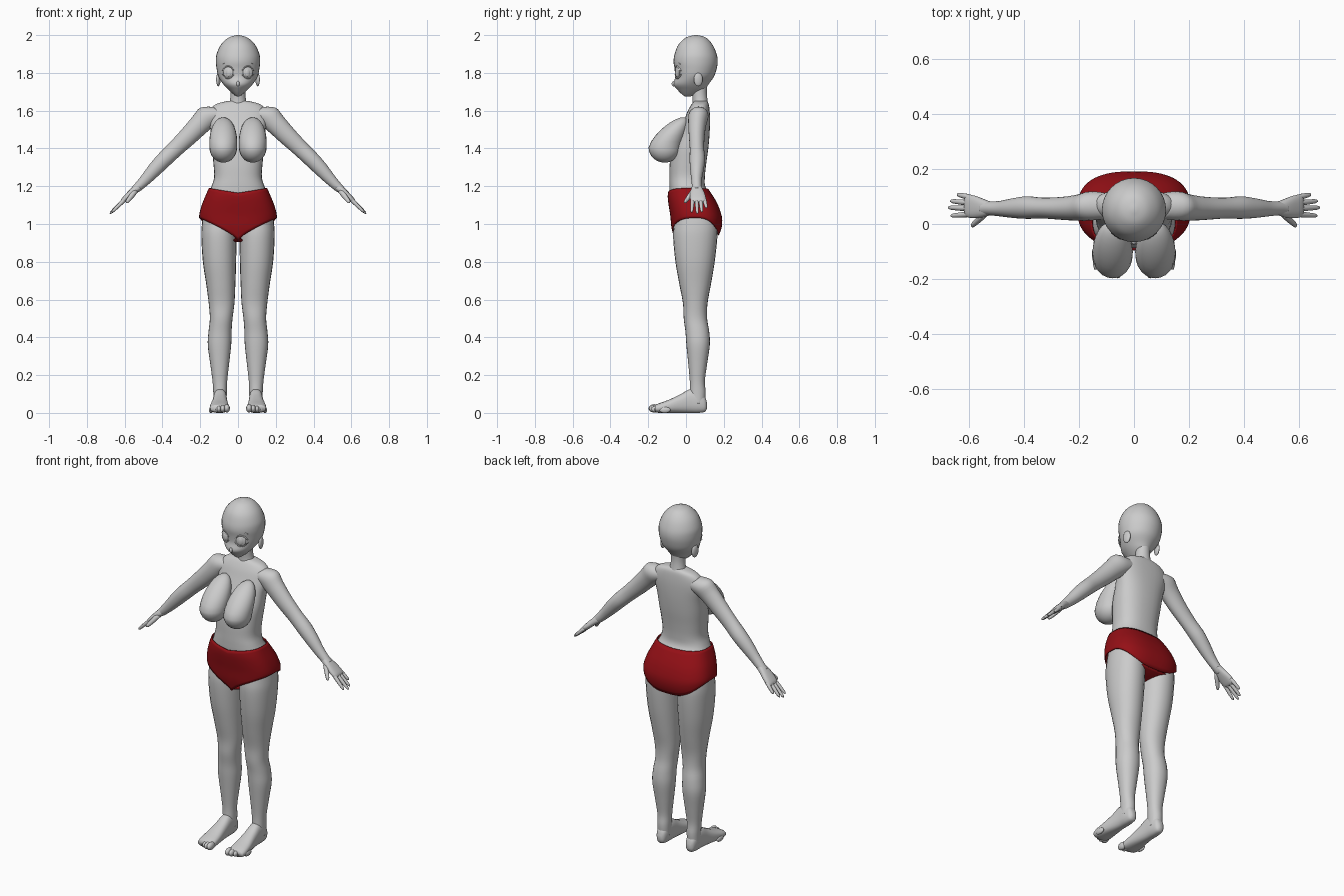
import bpy, bmesh, math
from mathutils import Vector

RED = bpy.data.materials.new("red_cloth")
RED.diffuse_color = (0.30, 0.005, 0.008, 1)


def spline(rows, steps):
    """Catmull-Rom interpolation through rows of numbers."""
    out = []
    for i in range(len(rows) - 1):
        a, b, c, d = rows[max(i - 1, 0)], rows[i], rows[i + 1], rows[min(i + 2, len(rows) - 1)]
        for s in range(steps):
            t = s / steps
            out.append([0.5 * (2 * q + (r - p) * t + (2 * p - 5 * q + 4 * r - w) * t * t
                               + (3 * q - p - 3 * r + w) * t ** 3)
                        for p, q, r, w in zip(a, b, c, d)])
    return out + [list(rows[-1])]


def finish(name, bm, mirror=False, mat=None):
    bmesh.ops.recalc_face_normals(bm, faces=bm.faces)
    me = bpy.data.meshes.new(name)
    bm.to_mesh(me)
    bm.free()
    for p in me.polygons:
        p.use_smooth = True
    ob = bpy.data.objects.new(name, me)
    bpy.context.collection.objects.link(ob)
    if mirror:
        ob.modifiers.new("mirror", 'MIRROR').use_mirror_merge = False
    if mat:
        me.materials.append(mat)
    return ob


def power(v, n):
    return math.copysign(abs(v) ** (2 / n), v)


def loft(name, rows, n=2.0, seg=24, steps=4, mirror=False, mat=None):
    """Rows are centre xyz + half axis u xyz + half axis v xyz."""
    bm = bmesh.new()
    rings = []
    for r in spline(rows, steps):
        c, u, v = Vector(r[0:3]), Vector(r[3:6]), Vector(r[6:9])
        rings.append([bm.verts.new(c + u * power(math.cos(a), n) + v * power(math.sin(a), n))
                      for a in (2 * math.pi * k / seg for k in range(seg))])
    for A, B in zip(rings, rings[1:]):
        for k in range(seg):
            j = (k + 1) % seg
            bm.faces.new((A[k], A[j], B[j], B[k]))
    bm.faces.new(rings[0])
    bm.faces.new(rings[-1])
    return finish(name, bm, mirror, mat)


def upright(rows):
    """(z, x centre, x radius, y front, y back) -> horizontal rings."""
    return [(x, (f + b) / 2, z, r, 0, 0, 0, (b - f) / 2, 0) for z, x, r, f, b in rows]


def limb(rows):
    """(x, y, z, half height, half depth) -> rings across the slanted arm."""
    return [(x, y, z, h * 0.707, 0, h * 0.707, 0, d, 0) for x, y, z, h, d in rows]


def ball(name, loc, size, mirror=True, shape=None, turn=0):
    bm = bmesh.new()
    bmesh.ops.create_uvsphere(bm, u_segments=24, v_segments=16, radius=1)
    co, si = math.cos(turn), math.sin(turn)
    for v in bm.verts:
        p = shape(v.co.copy()) if shape else v.co.copy()
        p = Vector((p.x * size[0], p.y * size[1], p.z * size[2]))
        v.co = Vector(loc) + Vector((p.x * co - p.y * si, p.x * si + p.y * co, p.z))
    return finish(name, bm, mirror)


# Head, neck and trunk
loft("head", upright([
    (2.0, 0, .006, .045, .06), (1.987, 0, .05, 0, .105), (1.95, 0, .09, -.04, .14),
    (1.90, 0, .113, -.06, .162), (1.86, 0, .117, -.066, .168), (1.82, 0, .113, -.06, .162),
    (1.78, 0, .103, -.057, .148), (1.74, 0, .078, -.066, .12), (1.71, 0, .05, -.045, .10),
    (1.685, 0, .022, -.02, .06), (1.675, 0, .006, -.005, .02)]), seg=32)
loft("neck", upright([(1.60, 0, .06, .03, .125), (1.65, 0, .044, .035, .115),
                      (1.70, 0, .039, .032, .11), (1.77, 0, .042, .03, .115)]))
loft("trunk", upright([
    (1.652, 0, .05, .045, .11), (1.635, 0, .115, .03, .12), (1.60, 0, .15, .01, .125),
    (1.55, 0, .155, -.01, .127), (1.48, 0, .143, -.04, .125), (1.40, 0, .138, -.075, .118),
    (1.32, 0, .130, -.086, .107), (1.25, 0, .126, -.088, .10), (1.20, 0, .14, -.088, .102),
    (1.15, 0, .16, -.085, .13), (1.05, 0, .185, -.068, .165), (1.00, 0, .17, -.06, .165),
    (.95, 0, .10, -.02, .13)]), n=2.4, seg=32)


# Chest forms: a sphere drawn up and back into a teardrop
def teardrop(p):
    if p.z > 0:
        t = p.z
        p.z *= 2.0
        p.y += 1.15 * t ** 1.3
        p.x *= 1 + 0.15 * t
    return p


ball("chest_form", (.078, -.113, 1.405), (.073, .085, .08), shape=teardrop)

# Face details
ball("eye", (.052, -.045, 1.803), (.028, .008, .03), turn=.35)
ball("iris", (.051, -.05, 1.800), (.014, .006, .021), turn=.35)
ball("ear", (.104, .065, 1.765), (.011, .024, .036), turn=.2)
ball("nose", (0, -.064, 1.742), (.009, .012, .014), mirror=False)


def face_strip(name, z0, height, lift):
    rows = []
    for k in range(7):
        s = k / 6 * 2 - 1
        x = .052 + .032 * s
        w = .0045 * (1 - .6 * s * s)
        rows.append((x, -.056 + 4.2 * x * x - lift, z0 + height * (1 - s * s),
                     0, 0, w, 0, .005, 0))
    loft(name, rows, seg=8, steps=2, mirror=True)


face_strip("upper_eyelid", 1.812, .024, .003)
face_strip("lower_eyelid", 1.792, -.020, .001)
face_strip("brow", 1.846, .012, .002)

# Arms
loft("arm", limb([
    (.09, .066, 1.585, .05, .045), (.155, .066, 1.572, .062, .053), (.20, .06, 1.53, .056, .048),
    (.26, .057, 1.468, .050, .042), (.33, .058, 1.40, .044, .038), (.39, .06, 1.342, .042, .041),
    (.44, .058, 1.29, .038, .036), (.49, .056, 1.235, .030, .028), (.53, .057, 1.195, .024, .025),
    (.55, .057, 1.178, .02, .025)]), mirror=True)
loft("palm", limb([
    (.525, .057, 1.198, .020, .024), (.55, .058, 1.178, .019, .033), (.58, .062, 1.150, .017, .041),
    (.605, .065, 1.126, .014, .041), (.615, .066, 1.116, .007, .034)]), n=2.5, mirror=True)


def digit(name, a, b, r):
    rows = []
    for t, s in ((0, .95), (.35, 1), (.7, .85), (.92, .65), (1, .15)):
        p = Vector(a).lerp(Vector(b), t)
        rows.append((p.x, p.y, p.z, r * s, r * s))
    loft(name, limb(rows), seg=10, steps=2, mirror=True)


for i, (y0, y1, x1, z1) in enumerate([(.096, .108, .645, 1.085), (.076, .084, .67, 1.063),
                                      (.056, .06, .678, 1.055), (.036, .03, .668, 1.062)]):
    digit(f"finger_{i + 1}", (.592, y0, 1.137), (x1, y1, z1), .0105)
digit("thumb", (.54, .04, 1.178), (.592, -.007, 1.112), .014)

# Legs
loft("leg", upright([
    (1.08, .10, .08, -.05, .145), (1.0, .101, .090, -.063, .165), (.93, .101, .093, -.068, .166),
    (.80, .098, .088, -.056, .152), (.68, .091, .077, -.035, .132), (.58, .087, .068, -.016, .114),
    (.50, .089, .060, -.012, .112), (.43, .095, .061, -.003, .123), (.36, .098, .062, .002, .126),
    (.26, .097, .050, .012, .112), (.17, .096, .039, .02, .10), (.11, .095, .036, .02, .104),
    (.05, .095, .034, .02, .10)]), n=2.15, mirror=True)


def foot_ring(y, x, r, z0, z1):
    return (x, y, (z0 + z1) / 2, r, 0, 0, 0, 0, (z1 - z0) / 2)


loft("foot", [foot_ring(*r) for r in (
    (.112, .095, .010, .025, .05), (.10, .095, .026, .006, .085), (.065, .095, .034, 0, .12),
    (.02, .095, .036, 0, .125), (-.03, .096, .040, 0, .098), (-.09, .098, .048, 0, .070),
    (-.14, .099, .051, 0, .052), (-.165, .099, .046, .004, .042))], n=2.5, mirror=True)
for i in range(5):
    r = .016 - .0018 * min(i, 3)
    ball(f"toe_{i + 1}", (.059 + .021 * i, -.168 + .007 * i * i * .5, .024 - .002 * i),
         (r, .030, r + .006))

# Shorts: a shell whose lower edge sweeps up over each thigh
PROFILE = spline([(1.20, .150, -.090, .108), (1.15, .172, -.097, .142), (1.10, .192, -.092, .170),
                  (1.05, .205, -.084, .187), (1.02, .204, -.081, .192), (.97, .192, -.075, .186),
                  (.90, .170, -.055, .155)], 8)


def shell_point(a, z):
    i = next((k for k in range(len(PROFILE) - 1) if PROFILE[k + 1][0] <= z), len(PROFILE) - 2)
    p, q = PROFILE[i], PROFILE[i + 1]
    t = (p[0] - z) / (p[0] - q[0])
    _, r, f, b = [m + (w - m) * t for m, w in zip(p, q)]
    return Vector((r * power(math.sin(a), 2.6), (f + b) / 2 - (b - f) / 2 * power(math.cos(a), 2.6), z))


bm = bmesh.new()
SEG, ROWS = 64, 12
grid = []
for k in range(SEG):
    a = 2 * math.pi * k / SEG
    s, front = abs(power(math.sin(a), 2.6)), math.cos(a) > 0
    top = 1.165 + .025 * s if front else 1.185 + .005 * s
    low = .912 + .12 * s ** .8 if front else .94 + .092 * s ** 3
    grid.append([bm.verts.new(shell_point(a, top + (low - top) * j / ROWS)) for j in range(ROWS + 1)])
for k in range(SEG):
    A, B = grid[k], grid[(k + 1) % SEG]
    for j in range(ROWS):
        bm.faces.new((A[j], B[j], B[j + 1], A[j + 1]))
shorts = finish("shorts", bm, mat=RED)
shorts.modifiers.new("cloth_thickness", 'SOLIDIFY').thickness = .005

# Crotch panel joining front and back of the shorts
loft("shorts_gusset", [(0, y, z, w, 0, 0, 0, 0, .006) for y, z, w in (
    (-.056, .925, .012), (-.01, .912, .028), (.06, .912, .04), (.12, .925, .06), (.165, .945, .085))],
     n=3, seg=12, mat=RED)
